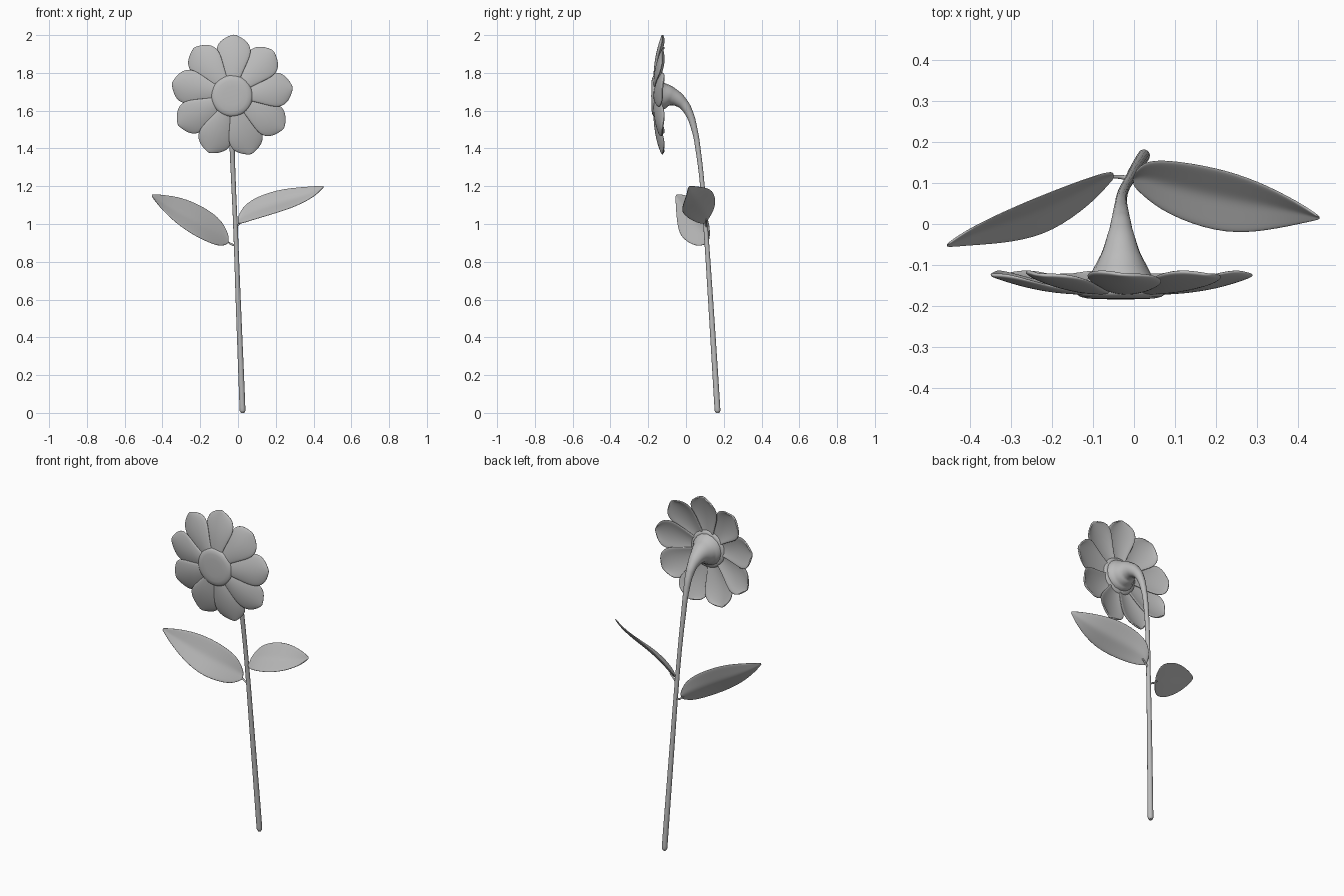
import bpy, bmesh, math
from mathutils import Vector

if "Cube" in bpy.data.objects:
    bpy.data.objects.remove(bpy.data.objects["Cube"])

grey = bpy.data.materials.new("plain grey")
grey.diffuse_color = (0.5, 0.5, 0.5, 1)
grey.use_nodes = True
grey.node_tree.nodes["Principled BSDF"].inputs["Base Color"].default_value = grey.diffuse_color

HEAD = Vector((-0.032, 0, 1.678))   # centre of the flower head (front plane)


def finish(name, bm):
    bmesh.ops.recalc_face_normals(bm, faces=bm.faces)
    me = bpy.data.meshes.new(name)
    bm.to_mesh(me)
    bm.free()
    me.materials.append(grey)
    for p in me.polygons:
        p.use_smooth = True
    ob = bpy.data.objects.new(name, me)
    bpy.context.collection.objects.link(ob)
    return ob


def sheet(name, rows, thickness, levels=2):
    """Thin smooth blade from rows of points."""
    bm = bmesh.new()
    vs = [[bm.verts.new(p) for p in row] for row in rows]
    for a, b in zip(vs, vs[1:]):
        for i in range(len(a) - 1):
            bm.faces.new((a[i], a[i + 1], b[i + 1], b[i]))
    ob = finish(name, bm)
    sol = ob.modifiers.new("thickness", "SOLIDIFY")
    sol.thickness, sol.offset = thickness, 0
    sub = ob.modifiers.new("smooth", "SUBSURF")
    sub.levels = sub.render_levels = levels
    return ob


def tube(name, pts):
    """Round tapering stalk through (x, y, z, radius) points."""
    cu = bpy.data.curves.new(name, "CURVE")
    cu.dimensions = "3D"
    cu.bevel_depth, cu.bevel_resolution = 1.0, 6
    cu.use_fill_caps = True
    cu.resolution_u = 10
    sp = cu.splines.new("BEZIER")
    sp.bezier_points.add(len(pts) - 1)
    for bp, (x, y, z, r) in zip(sp.bezier_points, pts):
        bp.co, bp.radius = (x, y, z), r
        bp.handle_left_type = bp.handle_right_type = "AUTO"
    sp.radius_interpolation = "CARDINAL"
    cu.materials.append(grey)
    ob = bpy.data.objects.new(name, cu)
    bpy.context.collection.objects.link(ob)
    bpy.ops.object.select_all(action="DESELECT")
    ob.select_set(True)
    bpy.context.view_layer.objects.active = ob
    bpy.ops.object.convert(target="MESH")
    bpy.ops.object.shade_smooth_by_angle(angle=math.radians(50))


# Stem, bending forward and flaring into the back of the head
tube("stem", [
    (0.024, 0.168, 0.0, 0.009), (0.024, 0.167, 0.012, 0.015),
    (0.001, 0.130, 0.6, 0.0135), (-0.014, 0.103, 1.0, 0.012),
    (-0.023, 0.087, 1.2, 0.012), (-0.030, 0.066, 1.38, 0.0135),
    (-0.032, 0.045, 1.50, 0.016), (-0.032, 0.010, 1.60, 0.023),
    (-0.032, -0.025, 1.645, 0.032), (-0.032, -0.077, 1.674, 0.050),
    (-0.032, -0.125, 1.678, 0.075), (-0.032, -0.155, 1.678, 0.092)])

# Flower centre, a flat rounded disc
bm = bmesh.new()
prof = [(0, -0.184), (0.05, -0.1835), (0.08, -0.182), (0.098, -0.178),
        (0.107, -0.172), (0.110, -0.165), (0.105, -0.156), (0.09, -0.152), (0, -0.150)]
vs = [bm.verts.new(HEAD + Vector((r, y, 0))) for r, y in prof]
es = [bm.edges.new(e) for e in zip(vs, vs[1:])]
bmesh.ops.spin(bm, geom=vs + es, cent=HEAD, axis=(0, 1, 0), angle=math.tau, steps=48)
bmesh.ops.remove_doubles(bm, verts=bm.verts, dist=1e-5)
finish("flower_centre", bm)

# Nine petals, arched backward at tip and sides
outline = [(0.04, 0.022), (0.10, 0.042), (0.16, 0.066), (0.21, 0.086), (0.25, 0.094),
           (0.285, 0.083), (0.310, 0.058), (0.325, 0.022)]
for k in range(9):
    a = math.radians(88 + 40 * k)
    out = Vector((math.cos(a), 0, math.sin(a)))
    side = Vector((-out.z, 0, out.x))
    rows = []
    for r, w in outline:
        row = []
        for i in range(7):
            s = (i - 3) / 3
            t = max(0, r - 0.09) / 0.235
            y = -0.168 + 0.045 * t ** 2 + 0.016 * s * s * (w / 0.094) + 0.008 * s * (w / 0.094)
            rr = r - 0.012 * s * s * t
            row.append(HEAD + out * rr + side * (s * w) + Vector((0, y, 0)))
        rows.append(row)
    sheet(f"petal_{k + 1}", rows, 0.010)


# Leaves: stations of x, back edge (y, z), front edge (y, z), with a sunken midrib
def leaf(name, stations):
    rows = []
    for x, yb, zb, yf, zf in stations:
        b, f = Vector((x, yb, zb)), Vector((x, yf, zf))
        w = (b - f).length
        n = Vector((0, -(b - f).z, (b - f).y)).normalized()
        rows.append([f.lerp(b, i / 6) - n * 0.09 * w * (1 - abs(i - 3) / 3) for i in range(7)])
    sheet(name, rows, 0.007)


leaf("right_leaf", [
    (-0.002, 0.118, 1.03, 0.095, 1.002), (0.02, 0.153, 1.085, 0.070, 1.002),
    (0.08, 0.158, 1.137, 0.022, 1.022), (0.20, 0.139, 1.18, -0.022, 1.057),
    (0.30, 0.107, 1.193, -0.022, 1.09), (0.40, 0.055, 1.20, -0.001, 1.14),
    (0.455, 0.016, 1.202, 0.012, 1.196)])
leaf("left_leaf", [
    (-0.050, 0.124, 0.935, 0.112, 0.900), (-0.063, 0.125, 0.975, 0.098, 0.890),
    (-0.10, 0.116, 1.037, 0.053, 0.878), (-0.20, 0.080, 1.102, -0.022, 0.920),
    (-0.30, 0.038, 1.142, -0.046, 0.98), (-0.40, -0.010, 1.156, -0.052, 1.07),
    (-0.459, -0.052, 1.158, -0.056, 1.15)])

# Short leaf stalks
tube("right_leaf_stalk", [(-0.014, 0.105, 0.975, 0.006), (0.0, 0.106, 0.995, 0.005),
                          (0.03, 0.107, 1.025, 0.004)])
tube("left_leaf_stalk", [(-0.010, 0.110, 0.885, 0.006), (-0.035, 0.115, 0.893, 0.005),
                         (-0.065, 0.114, 0.915, 0.004)])
